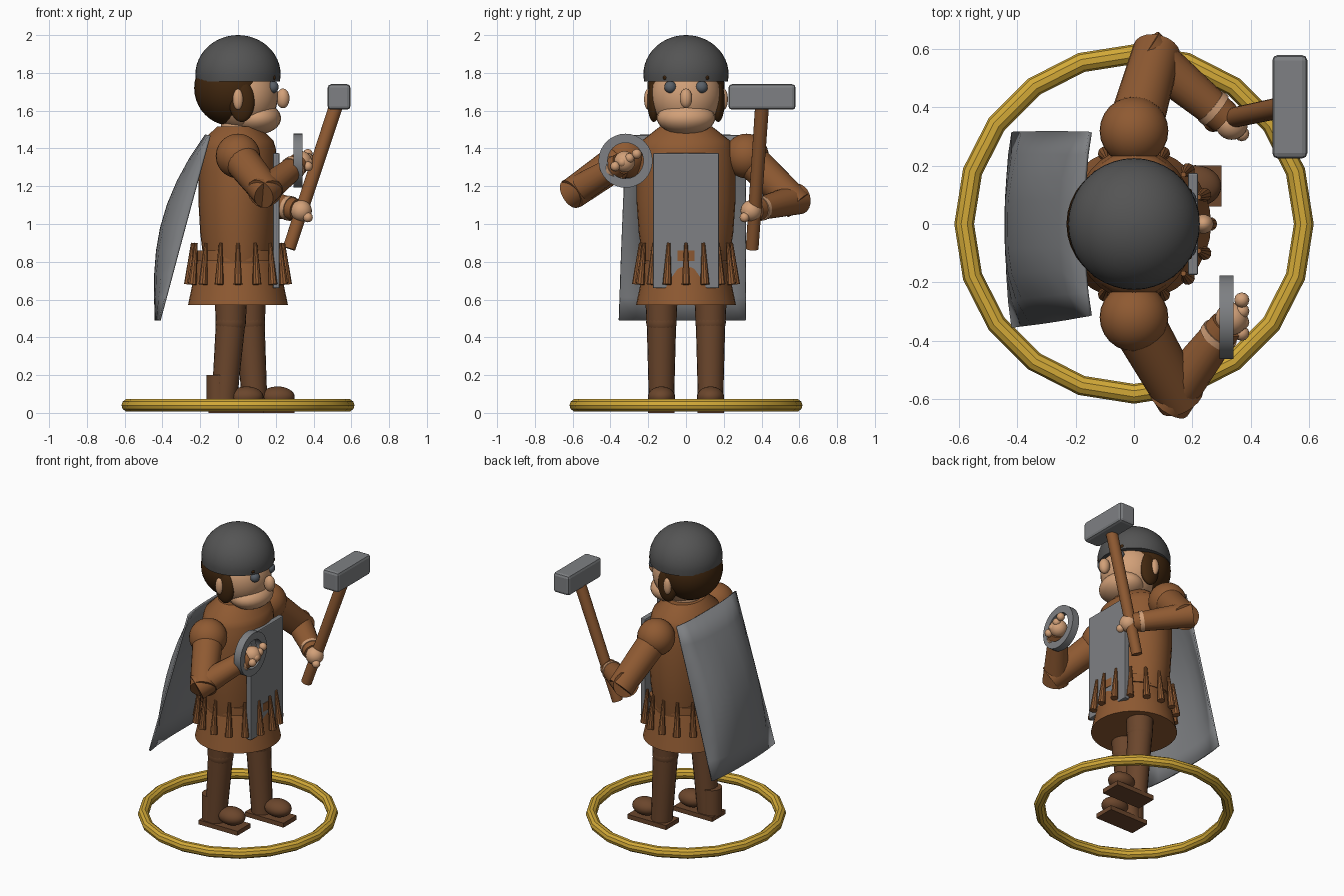
import bpy, bmesh, math
from mathutils import Vector

cube = bpy.data.objects.get("Cube")
if cube:
    bpy.data.objects.remove(cube, do_unlink=True)


def material(name, hexa):
    rgb = [int(hexa[i:i + 2], 16) / 255 for i in (0, 2, 4)]
    col = [c / 12.92 if c <= 0.04 else ((c + 0.055) / 1.055) ** 2.4 for c in rgb] + [1]
    m = bpy.data.materials.new(name)
    m.use_nodes = True
    m.diffuse_color = col
    m.node_tree.nodes["Principled BSDF"].inputs["Base Color"].default_value = col
    return m


SKIN = material("skin", "D2A078")
SUIT = material("tunic brown", "8F5A32")
LEG = material("trouser brown", "6B462C")
HAIR = material("dark hair", "41270F")
CAP = material("charcoal cap", "545454")
STEEL = material("steel grey", "7E8083")
GOLD = material("gold", "D2A937")
EYE = material("slate eye", "596068")


def finish(obj, name, mat, smooth=True):
    obj.name = name
    obj.data.materials.append(mat)
    if smooth:
        bpy.ops.object.select_all(action="DESELECT")
        obj.select_set(True)
        bpy.context.view_layer.objects.active = obj
        bpy.ops.object.shade_smooth_by_angle(angle=math.radians(35))
    return obj


def ball(name, mat, loc, radii, segs=24, rings=16):
    bpy.ops.mesh.primitive_uv_sphere_add(segments=segs, ring_count=rings, radius=1, location=loc)
    obj = bpy.context.object
    obj.scale = (radii, radii, radii) if isinstance(radii, float) else radii
    return finish(obj, name, mat)


def rod(name, mat, a, b, r1, r2, segs=20):
    a, b = Vector(a), Vector(b)
    bpy.ops.mesh.primitive_cone_add(vertices=segs, radius1=r1, radius2=r2, depth=(b - a).length,
                                    location=(a + b) / 2,
                                    rotation=(b - a).to_track_quat("Z", "Y").to_euler())
    return finish(bpy.context.object, name, mat)


def box(name, mat, lo, hi, bevel=0.0):
    lo, hi = Vector(lo), Vector(hi)
    bpy.ops.mesh.primitive_cube_add(size=1, location=(lo + hi) / 2)
    obj = bpy.context.object
    obj.data.transform(obj.matrix_basis.to_3x3().to_4x4())
    for v in obj.data.vertices:
        v.co = [c * s for c, s in zip(v.co, hi - lo)]
    if bevel:
        mod = obj.modifiers.new("bevel", "BEVEL")
        mod.width, mod.segments = bevel, 2
    return finish(obj, name, mat, False)


def lathe(name, mat, profile, squash=1.0, segs=32):
    """Closed solid turned about z from (radius, height) points, bottom first."""
    bm = bmesh.new()
    loops = []
    for r, z in profile:
        angles = [math.tau * i / segs for i in range(segs)]
        loops.append([bm.verts.new((r * squash * math.cos(t), r * math.sin(t), z)) for t in angles])
    for low, high in zip(loops, loops[1:]):
        for i in range(segs):
            j = (i + 1) % segs
            bm.faces.new((low[i], low[j], high[j], high[i]))
    bm.faces.new(loops[0][::-1])
    bm.faces.new(loops[-1])
    mesh = bpy.data.meshes.new(name)
    bm.to_mesh(mesh)
    bm.free()
    obj = bpy.data.objects.new(name, mesh)
    bpy.context.collection.objects.link(obj)
    return finish(obj, name, mat)


# Base ring
bpy.ops.mesh.primitive_torus_add(major_segments=20, minor_segments=10, major_radius=0.583,
                                 minor_radius=0.034, location=(0, 0, 0.04))
finish(bpy.context.object, "base_ring", GOLD)

# Legs and feet: the left leg steps forward
for side, y, hip, ankle in (("right", -0.13, -0.035, -0.075), ("left", 0.13, 0.06, 0.09)):
    knee = (hip * 0.9 + ankle * 0.1, y, 0.48)
    rod(side + "_thigh", LEG, (hip, y, 0.72), knee, 0.09, 0.08)
    ball(side + "_knee", LEG, knee, 0.081)
    rod(side + "_shin", LEG, knee, (ankle, y, 0.03), 0.078, 0.066)
    heel = ankle + 0.065
    box(side + "_sole", LEG, (heel - 0.145, y - 0.07, 0), (heel + 0.145, y + 0.07, 0.03))
    ball(side + "_toe", LEG, (ankle + 0.12, y, 0.085), (0.09, 0.072, 0.055))
rod("right_heel", LEG, (-0.105, -0.13, 0.02), (-0.105, -0.13, 0.2), 0.062, 0.062)

# Skirt, torso and neck
lathe("skirt", SUIT, [(0.265, 0.57), (0.21, 0.83)])
lathe("belt", SUIT, [(0.225, 0.805), (0.225, 0.86)])
lathe("torso", SUIT, [(0.225, 0.79), (0.25, 0.95), (0.262, 1.12), (0.262, 1.28), (0.25, 1.4),
                      (0.235, 1.44), (0.14, 1.515)], 0.8)
rod("neck", SKIN, (0.01, 0, 1.45), (0.01, 0, 1.56), 0.1, 0.1)

# Skirt spikes hanging from the belt
for i in range(16):
    t = math.tau * i / 16
    c, s = math.cos(t), math.sin(t)
    rod("skirt_spike", SUIT, (0.262 * c, 0.262 * s, 0.68), (0.24 * c, 0.24 * s, 0.9), 0.024, 0.009, 10)

# Front plate
box("chest_plate", STEEL, (0.185, -0.175, 0.66), (0.22, 0.175, 1.375), 0.006)

# Cape: a sheet bulging to the rear between two straight side edges
bm = bmesh.new()
rows, cols = 8, 8
grid = []
for j in range(rows + 1):
    v = j / rows
    row = []
    for i in range(cols + 1):
        u = 2 * i / cols - 1
        bulge = (0.02 + 0.105 * math.sin(math.pi * v ** 0.9)) * (1 - abs(u) ** 3)
        y = 0.315 * u if u > 0 else (0.315 + 0.04 * v) * u
        row.append(bm.verts.new((-0.15 - 0.265 * v - bulge, y, 1.47 - 0.98 * v)))
    grid.append(row)
for j in range(rows):
    for i in range(cols):
        bm.faces.new((grid[j][i], grid[j][i + 1], grid[j + 1][i + 1], grid[j + 1][i]))
bmesh.ops.recalc_face_normals(bm, faces=bm.faces)
mesh = bpy.data.meshes.new("cape")
bm.to_mesh(mesh)
bm.free()
cape = bpy.data.objects.new("cape", mesh)
bpy.context.collection.objects.link(cape)
finish(cape, "cape", STEEL)
solid = cape.modifiers.new("thickness", "SOLIDIFY")
solid.thickness, solid.offset = 0.012, 0

# Arms with cuffs and hands
for side, y, elbow, hand in (("right", -0.32, (0.145, -0.575, 1.18), (0.335, -0.325, 1.33)),
                             ("left", 0.32, (0.07, 0.565, 1.125), (0.335, 0.345, 1.07))):
    shoulder, e, h = Vector((0, y, 1.36)), Vector(elbow), Vector(hand)
    along = (h - e).normalized()
    ball(side + "_shoulder", SUIT, shoulder, 0.118)
    rod(side + "_upper_arm", SUIT, shoulder, e + (e - shoulder).normalized() * 0.04, 0.095, 0.083)
    rod(side + "_forearm", SUIT, e - along * 0.05, h - along * 0.03, 0.082, 0.058)
    rod(side + "_cuff", SKIN, h - along * 0.095, h - along * 0.07, 0.066, 0.066)
    ball(side + "_palm", SKIN, h, 0.056)
    for k in range(4):
        if side == "left":
            tip = h + Vector((0.035 - 0.008 * k, -0.035 + 0.02 * k, -0.035 + 0.024 * k))
        else:
            tip = h + Vector((0.035, -0.05 + 0.038 * k, -0.025 + 0.022 * k))
        ball(side + "_finger", SKIN, tip, 0.026, 12, 8)

# Hand ring held by the right hand
bm = bmesh.new()
n = 32
edge = []
for r, x in ((0.143, 0.293), (0.143, 0.342), (0.095, 0.342), (0.095, 0.293)):
    edge.append([bm.verts.new((x, -0.32 + r * math.cos(math.tau * i / n),
                               1.335 + r * math.sin(math.tau * i / n))) for i in range(n)])
for k in range(4):
    a, b = edge[k], edge[(k + 1) % 4]
    for i in range(n):
        j = (i + 1) % n
        bm.faces.new((a[i], a[j], b[j], b[i]))
bmesh.ops.recalc_face_normals(bm, faces=bm.faces)
mesh = bpy.data.meshes.new("hand_ring")
bm.to_mesh(mesh)
bm.free()
ring = bpy.data.objects.new("hand_ring", mesh)
bpy.context.collection.objects.link(ring)
finish(ring, "hand_ring", STEEL)

# Hammer
rod("hammer_handle", SUIT, (0.27, 0.35, 0.87), (0.53, 0.405, 1.66), 0.034, 0.037)
box("hammer_head", STEEL, (0.475, 0.225, 1.605), (0.595, 0.58, 1.74), 0.018)

# Head
ball("head", SKIN, (0.03, 0, 1.68), (0.182, 0.186, 0.19), 32, 20)
ball("jaw", SKIN, (0.1, 0, 1.56), (0.128, 0.155, 0.086))
ball("nose", SKIN, (0.238, 0, 1.665), (0.035, 0.033, 0.052))
ball("hair", HAIR, (-0.035, 0, 1.72), (0.197, 0.205, 0.2), 32, 20)
for s, side in ((-1, "right"), (1, "left")):
    ball(side + "_sideburn", HAIR, (0.02, s * 0.17, 1.65), (0.068, 0.035, 0.11))
    ball(side + "_ear", SKIN, (0.0, s * 0.2, 1.66), (0.027, 0.022, 0.055))
    ball(side + "_eye", EYE, (0.185, s * 0.083, 1.725), (0.03, 0.032, 0.032), 16, 10)
    ball(side + "_eyebrow", HAIR, (0.187, s * 0.11, 1.775), 0.013, 10, 8)

# Cap: a dome with a flat underside
dome = [(0.222, 1.755)]
for k in range(12):
    t = math.pi / 2 * k / 12
    dome.append((0.226 * math.cos(t), 1.79 + 0.21 * math.sin(t)))
lathe("cap", CAP, dome + [(0.004, 2.0)], 1.0, 40)
